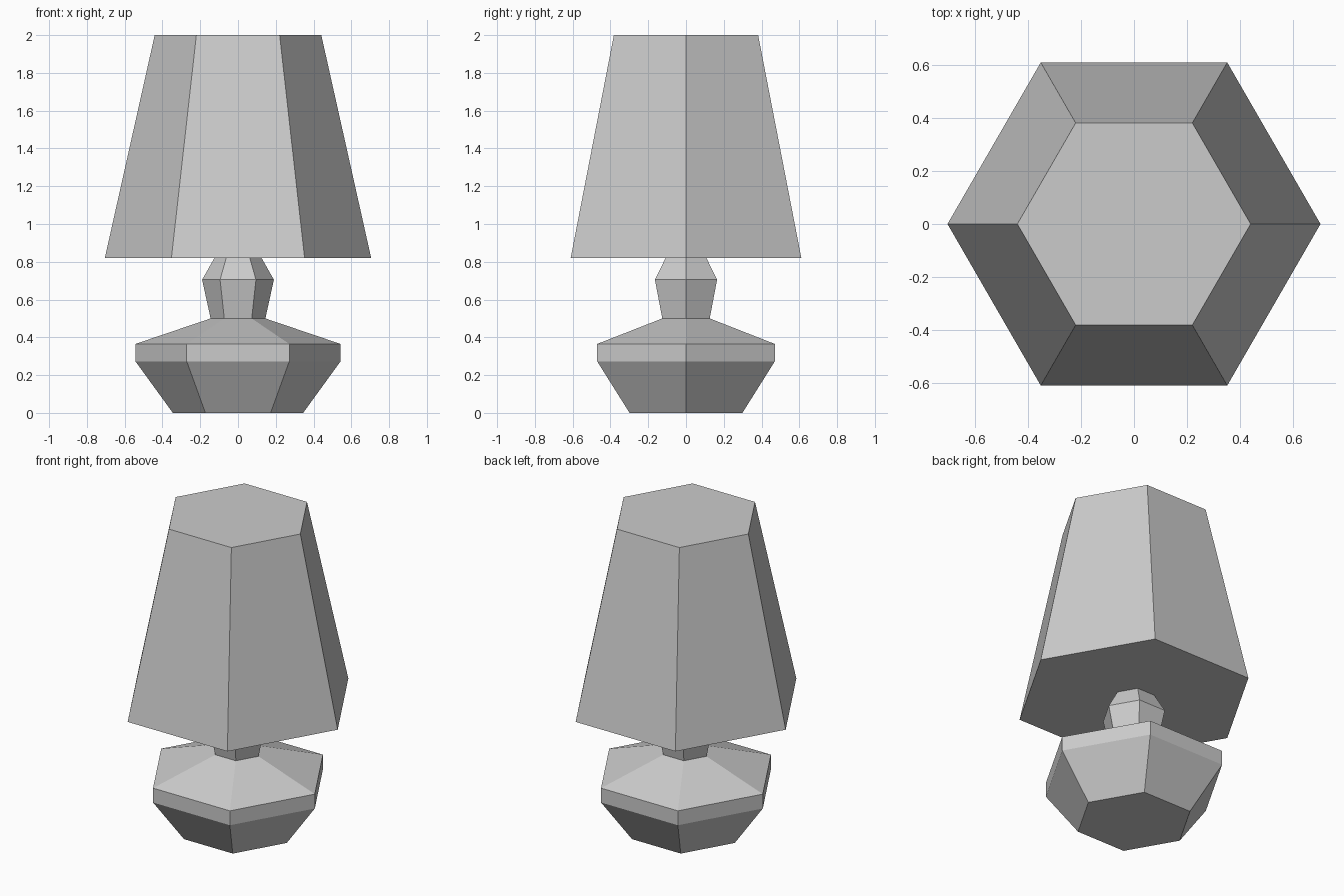
import bpy
import bmesh
from math import cos, sin, tau

cube = bpy.data.objects.get("Cube")
if cube:
    bpy.data.objects.remove(cube, do_unlink=True)

SIDES = 6

# One plain grey for the whole lamp
grey = bpy.data.materials.new("plain_grey")
grey.use_nodes = True
colour = (0.6, 0.6, 0.6, 1)
grey.diffuse_color = colour
grey.node_tree.nodes["Principled BSDF"].inputs["Base Color"].default_value = colour


def hex_solid(name, profile):
    """Closed six-sided solid from (radius, height) pairs, bottom to top."""
    bm = bmesh.new()
    rings = [[bm.verts.new((r * cos(tau * i / SIDES), r * sin(tau * i / SIDES), z))
              for i in range(SIDES)] for r, z in profile]
    for low, high in zip(rings, rings[1:]):
        for i in range(SIDES):
            j = (i + 1) % SIDES
            bm.faces.new((low[i], low[j], high[j], high[i]))
    bm.faces.new(rings[0][::-1])
    bm.faces.new(rings[-1])
    mesh = bpy.data.meshes.new(name)
    bm.to_mesh(mesh)
    bm.free()
    mesh.materials.append(grey)
    obj = bpy.data.objects.new(name, mesh)
    bpy.context.collection.objects.link(obj)
    return obj


# Faceted foot with a raised rim and sloping top
hex_solid("lamp_base", [(0.345, 0), (0.543, 0.273), (0.543, 0.365), (0.145, 0.5)])

# Neck that flares out, then tapers into the shade
hex_solid("lamp_neck", [(0.145, 0.5), (0.19, 0.705), (0.122, 0.825)])

# Closed tapered shade
hex_solid("lamp_shade", [(0.705, 0.82), (0.441, 2)])
